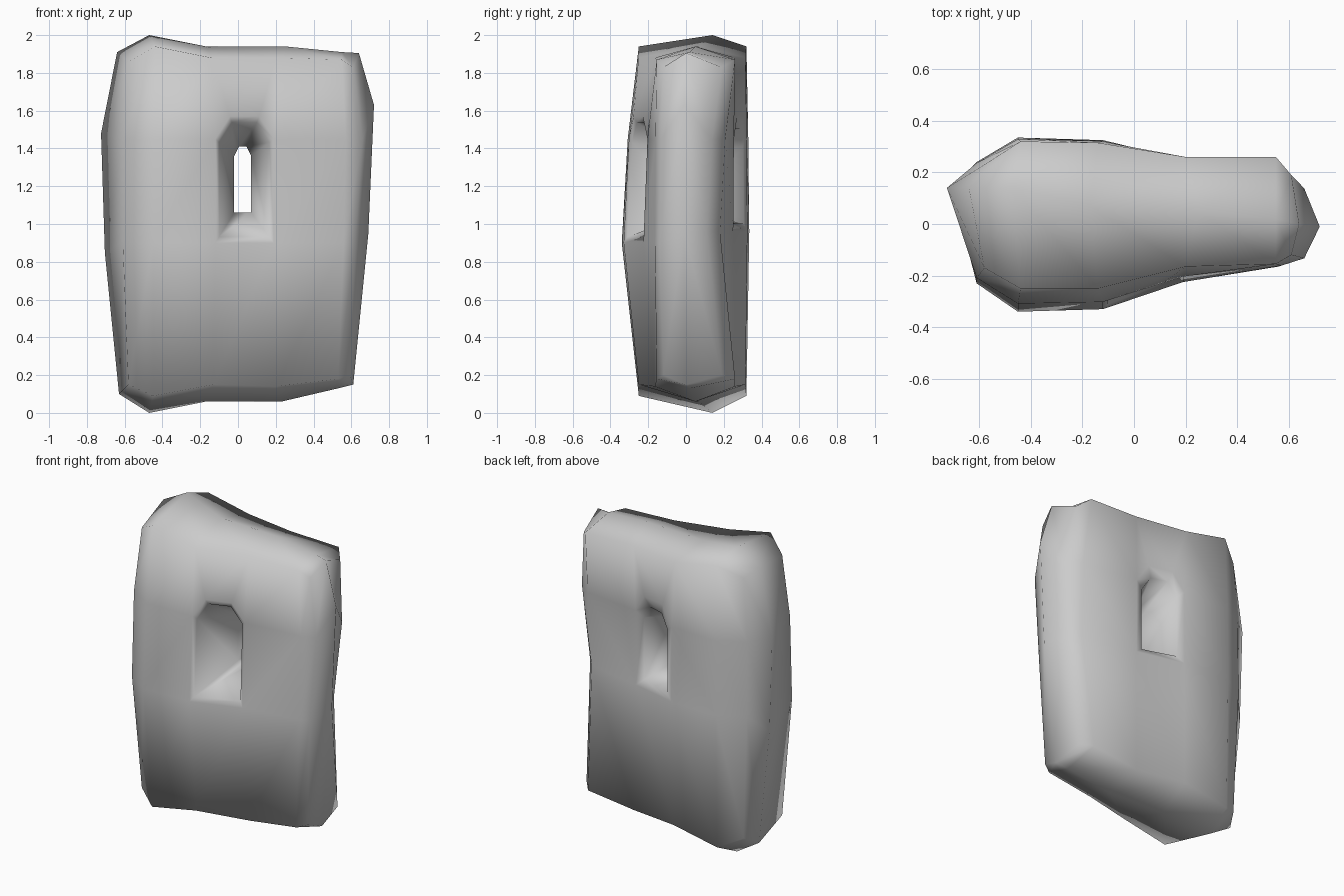
import bpy
import bmesh

cube = bpy.data.objects.get("Cube")
if cube:
    bpy.data.objects.remove(cube, do_unlink=True)

# Columns across the slab: x of the four rows, z low, z high,
# then front y (rim, belly) and back y (rim, belly)
columns = [
    ((-0.58, -0.61, -0.61, -0.58), 0.15, 1.86, (-0.17, -0.23), (0.23, 0.24)),
    ((-0.45, -0.45, -0.45, -0.44), 0.09, 1.94, (-0.25, -0.34), (0.32, 0.335)),
    ((-0.13, -0.12, -0.12, -0.14), 0.15, 1.88, (-0.25, -0.33), (0.315, 0.325)),
    ((0.2, 0.19, 0.19, 0.2), 0.14, 1.88, (-0.165, -0.225), (0.26, 0.25)),
    ((0.53, 0.56, 0.57, 0.55), 0.18, 1.87, (-0.155, -0.165), (0.26, 0.18)),
    ((0.59, 0.62, 0.66, 0.61), 0.2, 1.83, (-0.12, -0.14), (0.19, 0.11)),
]
# How far each row bulges, and the middle row heights for front and back
row_bulge = [0, 1, 0.65, 0]
sill_height = (0.9, 0.96)
spring_height = 1.45
arch_height = 1.57
# How far the opening is drawn in towards the waist, front and back
opening_inset = (0.2, 0.42)

# Ridge running round the edge, in the order of the grid perimeter
ridge_points = [
    (-0.63, 0.14, 0.10), (-0.47, 0.14, 0.0), (-0.17, 0.07, 0.06),
    (0.23, 0.05, 0.06), (0.53, 0.02, 0.13), (0.61, 0.0, 0.15),
    (0.69, -0.01, 0.95), (0.72, -0.01, 1.63),
    (0.64, 0.0, 1.905), (0.55, 0.02, 1.91), (0.25, 0.05, 1.94),
    (-0.17, 0.07, 1.94), (-0.47, 0.14, 2.0), (-0.64, 0.14, 1.91),
    (-0.725, 0.14, 1.48), (-0.705, 0.14, 0.85),
]
perimeter = ([(c, 0) for c in range(6)] + [(5, 1), (5, 2)]
             + [(c, 3) for c in reversed(range(6))] + [(0, 2), (0, 1)])

# Narrow waist of the window slit, as x and z
waist_outline = [(-0.02, 1.06), (0.07, 1.06), (0.07, 1.36),
                 (0.045, 1.41), (0.005, 1.41), (-0.02, 1.36)]


def grid_vertex(bm, column, row, side):
    """Place one corner of the front (side 0) or back (side 1) sheet."""
    row_x, z_low, z_high, *depths = column
    rim, belly = depths[side]
    z = (z_low, sill_height[side], spring_height, z_high)[row]
    return bm.verts.new((row_x[row], rim + (belly - rim) * row_bulge[row], z))


def join_loops(bm, first, second):
    """Bridge two closed loops of equal length with quads."""
    count = len(first)
    for i in range(count):
        j = (i + 1) % count
        bm.faces.new((first[i], first[j], second[j], second[i]))


def add_sheet(bm, side, ridge, waist):
    grid = {(c, r): grid_vertex(bm, column, r, side)
            for c, column in enumerate(columns) for r in range(4)}
    # Wall panels, leaving out the window and the panel above it
    for c in range(5):
        for r in range(3):
            if c == 2 and r > 0:
                continue
            bm.faces.new((grid[c, r], grid[c + 1, r],
                          grid[c + 1, r + 1], grid[c, r + 1]))
    # Arched head of the window
    left, right = grid[2, 2], grid[3, 2]
    arch = []
    for share in (0.25, 0.75):
        point = left.co.lerp(right.co, share)
        point.z = arch_height
        arch.append(bm.verts.new(point))
    top_left, top_right = grid[2, 3], grid[3, 3]
    bm.faces.new((left, arch[0], top_left))
    bm.faces.new((arch[0], arch[1], top_right, top_left))
    bm.faces.new((arch[1], right, top_right))
    # Shallow shoulder, then the flared reveal down to the waist
    surround = [grid[2, 1], grid[3, 1], right, arch[1], arch[0], left]
    opening = []
    for outer, inner in zip(surround, waist):
        point = outer.co.lerp(inner.co, opening_inset[side])
        point.y = outer.co.y * 0.94
        opening.append(bm.verts.new(point))
    join_loops(bm, surround, opening)
    join_loops(bm, opening, waist)
    # Rounded edge out to the ridge
    join_loops(bm, [grid[key] for key in perimeter], ridge)


# Stone slab with its window slit
bm = bmesh.new()
ridge = [bm.verts.new(point) for point in ridge_points]
waist = [bm.verts.new((x, 0.03, z)) for x, z in waist_outline]
for side in (0, 1):
    add_sheet(bm, side, ridge, waist)
bmesh.ops.recalc_face_normals(bm, faces=bm.faces)
for face in bm.faces:
    face.smooth = True

mesh = bpy.data.meshes.new("stone_slab")
bm.to_mesh(mesh)
bm.free()
slab = bpy.data.objects.new("stone_slab", mesh)
bpy.context.collection.objects.link(slab)

# Plain grey stone
grey = (0.6, 0.6, 0.6, 1)
material = bpy.data.materials.new("grey_stone")
material.use_nodes = True
material.diffuse_color = grey
material.node_tree.nodes["Principled BSDF"].inputs["Base Color"].default_value = grey
mesh.materials.append(material)
